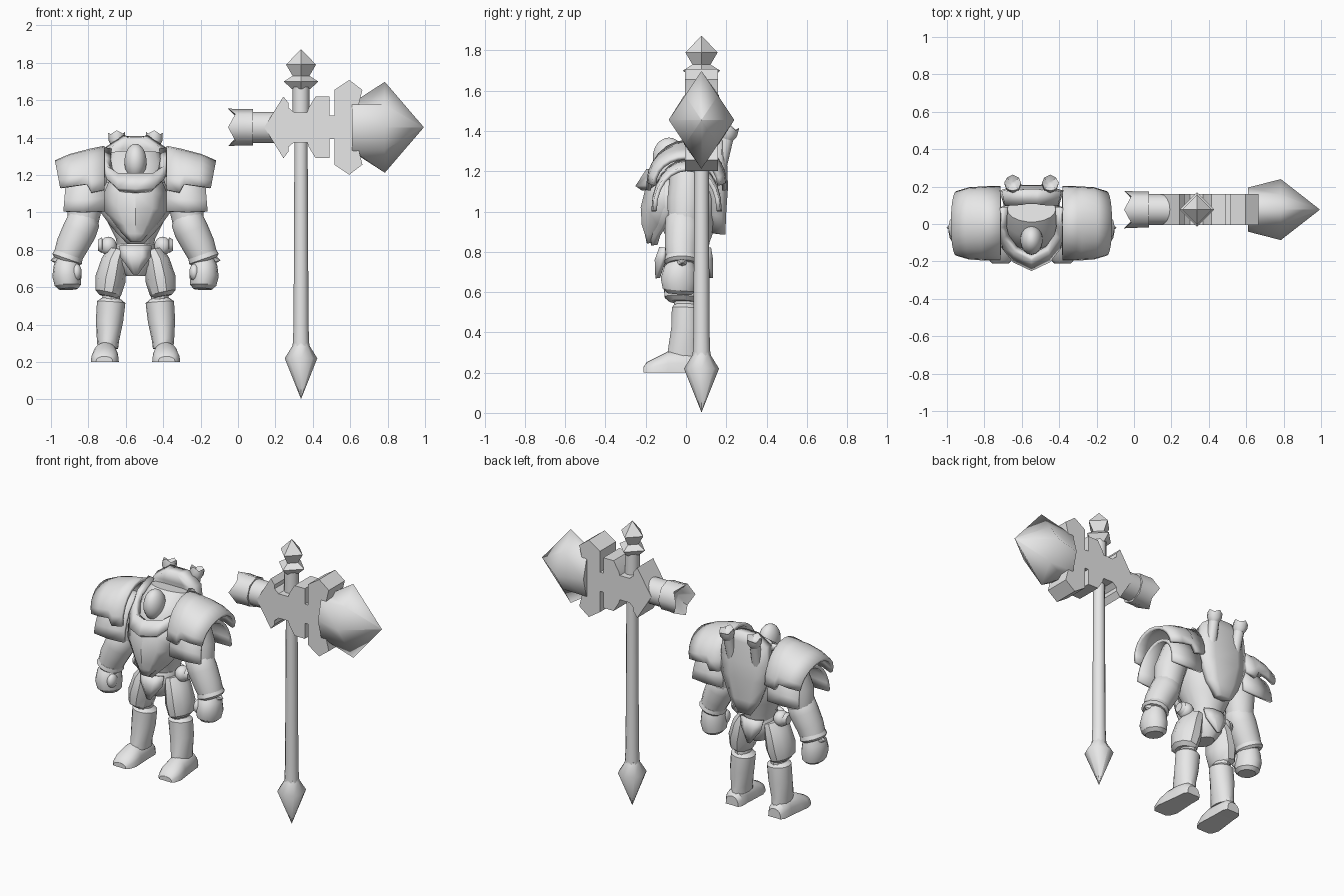
import bpy, bmesh, math
from mathutils import Vector

if "Cube" in bpy.data.objects:
    bpy.data.objects.remove(bpy.data.objects["Cube"])

grey = bpy.data.materials.new("plain_grey")
grey.diffuse_color = (0.8, 0.8, 0.8, 1)
grey.use_nodes = True
grey.node_tree.nodes["Principled BSDF"].inputs["Base Color"].default_value = grey.diffuse_color
CX = -0.548          # centre of the armoured figure
HX, HY, HZ = 0.337, 0.077, 1.455   # shaft centre and head height of the hammer
SIDES = ((-1, "left"), (1, "right"))


def finish(name, bm, thick=0, angle=32):
    bmesh.ops.recalc_face_normals(bm, faces=bm.faces)
    me = bpy.data.meshes.new(name)
    bm.to_mesh(me)
    bm.free()
    ob = bpy.data.objects.new(name, me)
    bpy.context.collection.objects.link(ob)
    me.materials.append(grey)
    if thick:
        m = ob.modifiers.new("thickness", 'SOLIDIFY')
        m.thickness, m.offset = thick, 0
    bpy.ops.object.select_all(action='DESELECT')
    ob.select_set(True)
    bpy.context.view_layer.objects.active = ob
    bpy.ops.object.shade_smooth_by_angle(angle=math.radians(angle))
    return ob


def loft(name, rings, closed=True, caps=True, thick=0, angle=32):
    """Skin a list of equal-length point rings."""
    bm = bmesh.new()
    vs = [[bm.verts.new(p) for p in r] for r in rings]
    n = len(rings[0])
    for a, b in zip(vs, vs[1:]):
        for i in range(n if closed else n - 1):
            j = (i + 1) % n
            bm.faces.new((a[i], a[j], b[j], b[i]))
    if closed and caps:
        bm.faces.new(vs[0])
        bm.faces.new(vs[-1])
    bmesh.ops.remove_doubles(bm, verts=bm.verts, dist=0.0005)
    return finish(name, bm, thick, angle)


def tube(name, secs, n=14, teeth=0, angle=32):
    """Sections (x, y, z, rx, ry) along a straight axis; teeth makes a crowned end."""
    d = (Vector(secs[-1][:3]) - Vector(secs[0][:3])).normalized()
    u = Vector((0, 1, 0)).cross(d).normalized()
    v = d.cross(u)
    rings = []
    for x, y, z, rx, ry in secs:
        rings.append([Vector((x, y, z)) + u * rx * math.cos(t) + v * ry * math.sin(t)
                      for t in (2 * math.pi * i / n for i in range(n))])
    if teeth:
        rings[-1] = [p + d * teeth * (1 if i % 2 == 0 else 0) for i, p in enumerate(rings[-1])]
        c = Vector(secs[-1][:3]) - d * teeth
        rings.append([c + (p - c - d * (p - c).dot(d)) * 0.3 for p in rings[-1]])
    return loft(name, rings, angle=angle)


def panel(name, rows, thick, cols=(-1, -0.5, 0, 0.5, 1), power=2):
    """Bowed plate from rows (z, half width, y at middle, y at edge)."""
    return loft(name, [[(CX + w * t, yc + (ye - yc) * abs(t) ** power, z) for t in cols]
                       for z, w, yc, ye in rows], closed=False, thick=thick)


def arch(name, s, stations, lean, thick):
    """Shoulder shell from stations (x, y radius, top z, bottom z)."""
    rings = []
    for x, ry, zt, zb in stations:
        k = lean * (x - 0.165) / 0.235
        rings.append([(CX + s * (x + k * math.sin(t)), .003 + ry * math.cos(t),
                       zb + (zt - zb) * math.sin(t) ** .95)
                      for t in (math.pi * min(i, 11.9999) / 12 for i in range(13))])
    return loft(name, rings, closed=False, thick=thick)


def ball(name, c, r):
    bm = bmesh.new()
    bmesh.ops.create_uvsphere(bm, u_segments=18, v_segments=12, radius=1)
    for v in bm.verts:
        v.co = Vector((c[0] + v.co.x * r[0], c[1] + v.co.y * r[1], c[2] + v.co.z * r[2]))
    return finish(name, bm)


# ---- hammer: shaft, spikes and finial
tube("shaft", [(HX, HY, 0.26, .045, .045), (HX, HY, 0.4, .04, .04), (HX, HY, 1.42, .035, .035)], 12)
tube("base_spike", [(HX, HY, 0.004, .001, .001), (HX, HY, .22, .087, .087),
                    (HX, HY, .285, .047, .047), (HX, HY, .30, .044, .044)], 8, angle=50)
tube("neck", [(HX, HY, 1.5, .045, .045), (HX, HY, 1.68, .045, .045)], 12)
tube("finial", [(HX, HY, 1.66, .05, .05), (HX, HY, 1.70, .092, .092), (HX, HY, 1.73, .045, .045),
                (HX, HY, 1.79, .08, .08), (HX, HY, 1.872, .001, .001)], 4)

# ---- hammer head: flat notched plate
half = [(.14, 0), (.243, .165), (.27, .13), (.27, .105), (.30, .08), (.37, .08), (.378, .105),
        (.415, .165), (.49, .165), (.49, .063), (.515, .063), (.515, .20), (.595, .253),
        (.665, .20), (.64, .1)]
outline = half + [(x, -z) for x, z in reversed(half[1:])]
bm = bmesh.new()
face = bm.faces.new([bm.verts.new((x, HY - .083, HZ + z)) for x, z in outline])
ext = bmesh.ops.extrude_face_region(bm, geom=[face])
for g in ext["geom"]:
    if isinstance(g, bmesh.types.BMVert):
        g.co.y += .166
finish("hammer_plate", bm)

# ---- hammer head: striking gem, boxy at the back and diamond-shaped at its waist
rings = []
for x, a, b, c, d in ((.61, .118, .13, .086, .122), (.785, .163, .243, .0815, .1215),
                      (.993, .001, .001, .0005, .0005)):
    rings.append([(x, HY + y, HZ + z) for y, z in ((a, 0), (c, d), (0, b), (-c, d), (-a, 0),
                                                   (-c, -d), (0, -b), (c, -d))])
loft("striking_gem", rings, angle=75)

# ---- hammer head: crowned rear
tube("rear_barrel", [(.2, HY, HZ, .083, .083), (.07, HY, HZ, .083, .083)], 16)
tube("rear_crown", [(.08, HY, HZ, .097, .097), (.02, HY, HZ, .097, .097),
                    (-.015, HY, HZ, .1, .1)], 8, teeth=.038, angle=50)

# ---- figure: body core and head
tube("torso", [(CX, .01, .76, .09, .09), (CX, .01, .86, .105, .11), (CX, 0, .95, .15, .15),
               (CX, .01, 1.08, .18, .17), (CX, .03, 1.2, .165, .15), (CX, .05, 1.26, .155, .12),
               (CX, .08, 1.32, .13, .07)], 18)
tube("pelvis", [(CX, 0, .66, .05, .07), (CX, 0, .72, .10, .11), (CX, 0, .79, .11, .12),
                (CX, 0, .83, .10, .10)], 14)
ball("head", (CX, -.085, 1.27), (.06, .08, .097))
tube("throat", [(CX, -.03, 1.1, .09, .09), (CX, -.06, 1.24, .05, .05)], 12)

# ---- figure: plates
chest = [(1.17, .13, -.16, -.10), (1.10, .16, -.19, -.10), (1.02, .165, -.21, -.10),
         (.935, .10, -.205, -.13), (.89, .06, -.19, -.16), (.845, .02, -.18, -.175)]
panel("chest_plate", chest, .03)
panel("chest_rim", [(z - .012, w + .018, yc + .022, ye + .02) for z, w, yc, ye in chest], .03)
panel("front_loin_plate", [(.82, .08, -.125, -.10), (.76, .075, -.15, -.11),
                           (.67, .006, -.14, -.14)], .025, (-1, -.4, .4, 1))
panel("rear_loin_plate", [(.82, .08, .12, .09), (.76, .07, .13, .1), (.67, .006, .125, .125)],
      .02, (-1, -.4, .4, 1))
panel("backpack", [(1.405, .06, .15, .14), (1.345, .15, .155, .135), (1.22, .16, .18, .14),
                   (1.12, .155, .185, .14), (.98, .10, .17, .14), (.89, .04, .16, .15)],
      .08, (-1, -.5, .5, 1), 1.5)

# ---- figure: collar, heavy pointed front and thin sides rising to the hood
path = [(0, -.235, 1.115, .085), (.09, -.19, 1.12, .08), (.145, -.12, 1.17, .07),
        (.16, -.03, 1.24, .05), (.155, .09, 1.30, .045)]
full = [(-x, y, z, h) for x, y, z, h in reversed(path[1:])] + path
loft("collar", [[(CX + x, y, z), (CX + x * .95, y + .055 * min(1, max(0, -y * 8)), z + h)]
                for x, y, z, h in full], closed=False, thick=.04)

for s, side in SIDES:
    def P(x, y, z, rx, ry=None):
        return (CX + s * x, y, z, rx, rx if ry is None else ry)

    # ---- shoulder armour
    arch(side + "_upper_pauldron", s, [(.165, .188, 1.345, 1.12), (.235, .188, 1.33, 1.105),
         (.26, .187, 1.322, 1.15), (.33, .183, 1.302, 1.14), (.40, .162, 1.268, 1.13)], .027, .022)
    arch(side + "_lower_pauldron", s, [(.165, .165, 1.25, 1.005), (.28, .165, 1.24, 1.0),
                                       (.385, .158, 1.21, 1.005)], -.02, .02)
    # ---- arm, gauntlet and fist
    tube(side + "_upper_arm", [P(.22, .01, 1.2, .09), P(.27, 0, 1.05, .095), P(.285, -.01, .92, .08)])
    tube(side + "_forearm", [P(.26, -.015, 1.0, .06), P(.275, -.015, .96, .088), P(.30, -.015, .9, .092),
                             P(.34, -.02, .82, .086), P(.365, -.02, .76, .076, .08)])
    tube(side + "_cuff", [P(.357, -.02, .775, .078, .083), P(.366, -.02, .752, .084, .088),
                          P(.37, -.02, .738, .07, .075)])
    tube(side + "_cuff_spike", [P(.40, -.02, .75, .04), P(.455, -.02, .744, .001)], 6)
    tube(side + "_fist", [P(.366, -.02, .755, .055, .06), P(.367, -.03, .72, .07, .08),
                          P(.367, -.035, .66, .078, .093), P(.362, -.035, .61, .07, .083),
                          P(.36, -.035, .59, .05, .06)])
    ball(side + "_thumb", (CX + s * .315, -.075, .68), (.028, .04, .045))
    # ---- hip joint
    ball(side + "_hip_ball", (CX + s * .145, 0, .82), (.045, .05, .05))
    tube(side + "_hip_cap", [P(.14, 0, .825, .03), P(.175, 0, .825, .03), P(.18, 0, .825, .042),
                             P(.2, 0, .825, .03)], 12)
    # ---- leg
    tube(side + "_thigh", [P(.09, 0, .80, .05, .08), P(.113, -.005, .745, .068, .1),
                           P(.135, -.01, .64, .082, .108), P(.146, -.015, .57, .07, .095),
                           P(.145, -.015, .55, .05, .07)], 10)
    tube(side + "_knee", [P(.13, 0, .60, .045, .06), P(.13, 0, .49, .05, .06)], 12)
    tube(side + "_shin", [P(.13, 0, .54, .05, .055), P(.13, 0, .52, .076, .072),
                          P(.139, 0, .42, .073, .075), P(.147, -.01, .32, .06, .08),
                          P(.148, -.012, .275, .055, .085)])
    # ---- boot: arched sections from heel to toe (y, half width, height)
    rings = []
    for y, w, h in ((.085, .045, .06), (.06, .06, .09), (0, .062, .11), (-.09, .07, .105),
                    (-.15, .075, .075), (-.195, .06, .052), (-.21, .045, .03)):
        rings.append([(CX + s * (.158 - y * .04) + w * math.cos(t), y, .2 + h * math.sin(t) ** .7)
                      for t in (math.pi * min(i, 9.999) / 10 for i in range(11))])
    loft(side + "_boot", rings)
    # ---- backpack exhaust with crowned tip
    tube(side + "_exhaust", [P(.09, .165, 1.2, .032), P(.097, .205, 1.37, .032)], 12)
    tube(side + "_exhaust_crown", [P(.097, .203, 1.36, .033), P(.099, .21, 1.385, .045),
                                   P(.1, .217, 1.412, .045)], 8, teeth=.016, angle=50)
